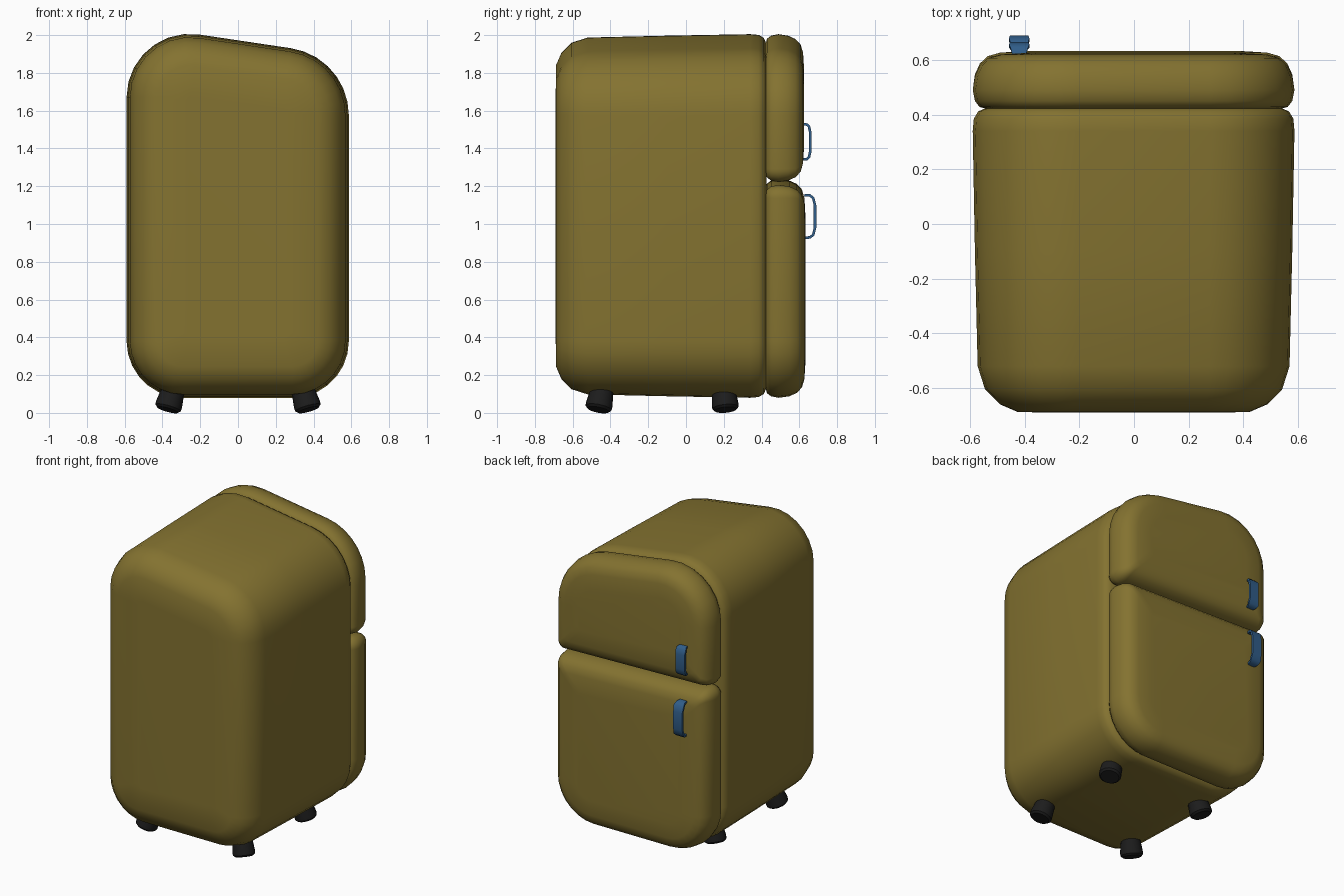
import bpy
import math
from mathutils import Vector

if "Cube" in bpy.data.objects:
    bpy.data.objects.remove(bpy.data.objects["Cube"])


def material(name, color):
    m = bpy.data.materials.new(name)
    m.diffuse_color = (*color, 1)
    m.use_nodes = True
    m.node_tree.nodes["Principled BSDF"].inputs["Base Color"].default_value = m.diffuse_color
    return m


OLIVE = material("olive enamel", (0.23, 0.17, 0.03))
BLUE = material("blue handle", (0.03, 0.11, 0.25))
BLACK = material("black rubber", (0.012, 0.012, 0.012))


def loft(name, rings, mat, angle):
    """Skin a list of equal-length closed rings and cap both ends."""
    n = len(rings[0])
    verts = [v for r in rings for v in r]
    faces = [tuple(range(n)), tuple(reversed(range(len(verts) - n, len(verts))))]
    for k in range(len(rings) - 1):
        a, b = k * n, (k + 1) * n
        for i in range(n):
            j = (i + 1) % n
            faces.append((a + j, a + i, b + i, b + j))
    me = bpy.data.meshes.new(name)
    me.from_pydata(verts, [], faces)
    me.validate()
    me.materials.append(mat)
    ob = bpy.data.objects.new(name, me)
    bpy.context.collection.objects.link(ob)
    bpy.context.view_layer.objects.active = ob
    bpy.ops.object.select_all(action='DESELECT')
    ob.select_set(True)
    bpy.ops.object.mode_set(mode='EDIT')
    bpy.ops.mesh.select_all(action='SELECT')
    bpy.ops.mesh.normals_make_consistent(inside=False)
    bpy.ops.object.mode_set(mode='OBJECT')
    bpy.ops.object.shade_smooth_by_angle(angle=math.radians(angle))
    return ob


def outline(corners, radii, inset, y, seg=7):
    """Counter-clockwise polygon in x/z, inset and with rounded corners."""
    pts = [Vector(c) for c in corners]
    n = len(pts)
    ring = []
    for i, p in enumerate(pts):
        u = (pts[i - 1] - p).normalized()
        v = (pts[(i + 1) % n] - p).normalized()
        half = u.angle(v) / 2
        bis = (u + v).normalized()
        r = max(radii[i] - inset, 0.03)
        centre = p + bis * ((inset + r) / math.sin(half))
        n0 = Vector((u.y, -u.x))
        if n0.dot(bis) > 0:
            n0 = -n0
        n1 = Vector((v.y, -v.x))
        if n1.dot(bis) > 0:
            n1 = -n1
        a0 = math.atan2(n0.y, n0.x)
        sweep = (math.atan2(n1.y, n1.x) - a0 + math.pi) % (2 * math.pi) - math.pi
        for k in range(seg + 1):
            a = a0 + sweep * k / seg
            ring.append((centre.x + r * math.cos(a), y, centre.y + r * math.sin(a)))
    return ring


def shell(name, corners, radii, profile):
    return loft(name, [outline(corners, radii, d, y) for y, d in profile], OLIVE, 50)


# Cabinet with a sloping top, tapering a little towards y = -0.69
shell("cabinet",
      [(-0.59, 0.08), (0.587, 0.08), (0.587, 1.885), (-0.59, 2.06)],
      [0.30, 0.30, 0.36, 0.335],
      [(-0.69, 0.32), (-0.688, 0.165), (-0.66, 0.10), (-0.605, 0.045),
       (-0.52, 0.018), (-0.1, 0.008), (0.34, 0.0), (0.385, 0.004),
       (0.412, 0.02), (0.425, 0.05), (0.425, 0.12)])

# Two cushion-shaped doors with a slightly tilted gap
door_profile = [(0.425, 0.12), (0.422, 0.05), (0.428, 0.025), (0.45, 0.008),
                (0.49, 0.0), (0.54, 0.008), (0.58, 0.026), (0.607, 0.055),
                (0.62, 0.10), (0.626, 0.2)]
shell("upper_door",
      [(-0.59, 1.25), (0.587, 1.22), (0.587, 1.885), (-0.59, 2.06)],
      [0.07, 0.07, 0.36, 0.335], door_profile)
shell("lower_door",
      [(-0.59, 0.08), (0.587, 0.08), (0.587, 1.205), (-0.59, 1.24)],
      [0.30, 0.30, 0.07, 0.07], [(y + 0.007 * (y > 0.5), d) for y, d in door_profile])


# Curved strap handles
def handle(name, y0, y1, z0, z1):
    path = [(-0.02, 0.0), (0.5, 0.01), (0.83, 0.08), (1.0, 0.25)]
    path += [(t, 1 - s) for t, s in reversed(path)]
    pts = [Vector((y0 + t * (y1 - y0), z0 + s * (z1 - z0))) for t, s in path]
    widths = [0.025, 0.031, 0.037, 0.034, 0.034, 0.037, 0.031, 0.025]
    rings = []
    for i, p in enumerate(pts):
        tan = (pts[min(i + 1, 7)] - pts[max(i - 1, 0)]).normalized()
        inner = p + Vector((-tan.y, tan.x)) * 0.014
        w = widths[i]
        rings.append([(-0.42 - w, p.x, p.y), (-0.42 + w, p.x, p.y),
                      (-0.42 + w, inner.x, inner.y), (-0.42 - w, inner.x, inner.y)])
    loft(name, rings, BLUE, 45)


handle("upper_handle", 0.62, 0.665, 1.335, 1.535)
handle("lower_handle", 0.628, 0.69, 0.92, 1.16)


# Splayed, tapered feet with a rounded sole
def foot(name, top, bottom):
    top, bottom = Vector(top), Vector(bottom)
    axis = (bottom - top).normalized()
    e1 = axis.cross(Vector((0, 1, 0))).normalized()
    e2 = axis.cross(e1)
    rings = []
    for t, r in [(0, 0.055), (0.82, 0.071), (0.93, 0.07), (1.0, 0.058)]:
        c = top.lerp(bottom, t)
        rings.append([c + (e1 * math.cos(a) + e2 * math.sin(a)) * r
                      for a in (k * math.tau / 16 for k in range(16))])
    loft(name, rings, BLACK, 40)


for side, s in (("left", -1), ("right", 1)):
    foot(f"front_{side}_foot", (s * 0.33, -0.435, 0.17), (s * 0.373, -0.465, 0.016))
    foot(f"back_{side}_foot", (s * 0.33, 0.195, 0.17), (s * 0.373, 0.21, 0.016))
